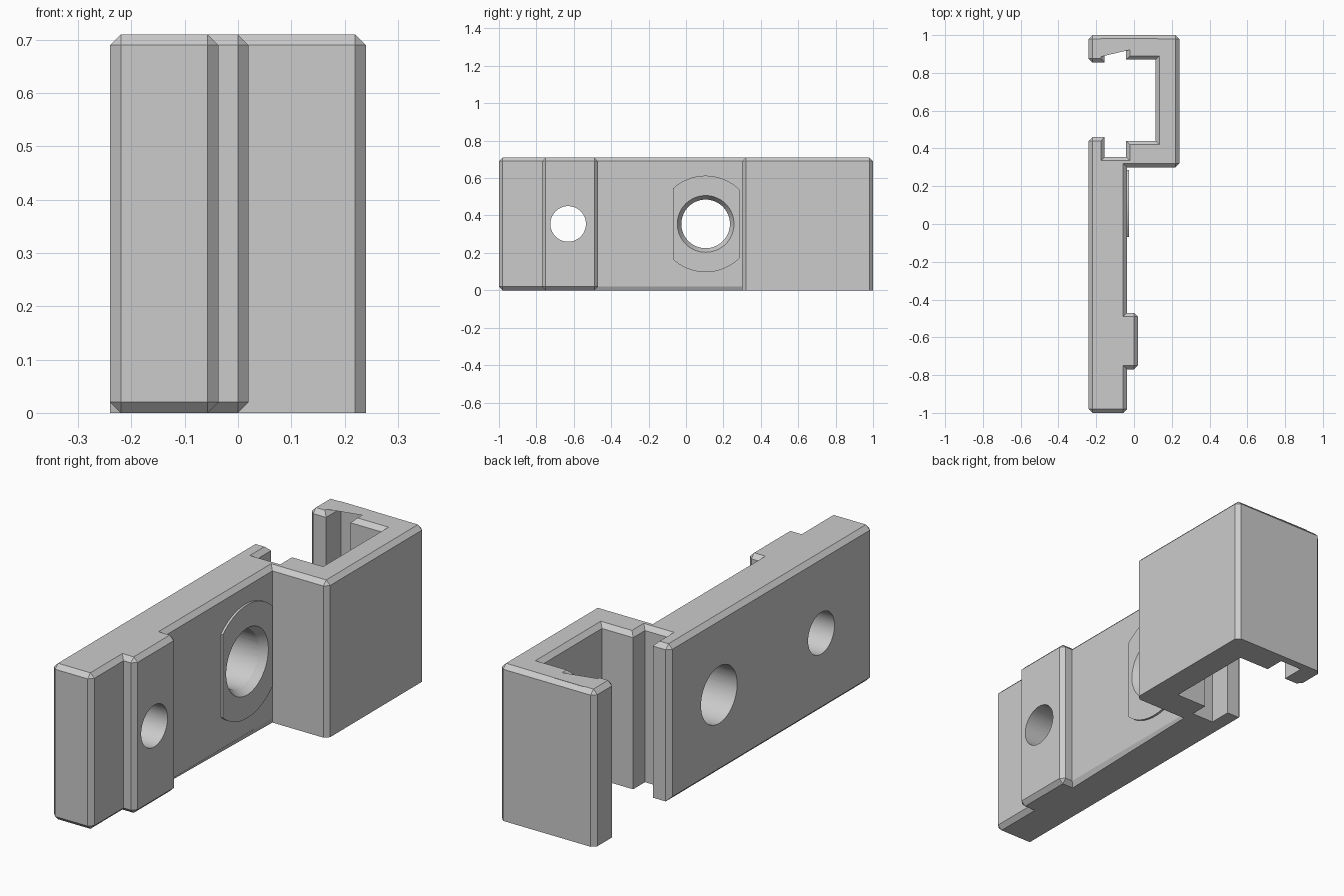
import bpy, bmesh, math
from mathutils import Matrix, Vector

cube = bpy.data.objects.get("Cube")
if cube:
    bpy.data.objects.remove(cube, do_unlink=True)

HEIGHT, CHAMFER = 0.71, 0.02
MID = HEIGHT / 2

grey = bpy.data.materials.new("plain grey")
grey.use_nodes = True
COLOUR = (0.6, 0.6, 0.6, 1)
grey.diffuse_color = COLOUR
grey.node_tree.nodes["Principled BSDF"].inputs["Base Color"].default_value = COLOUR


def make_object(name, bm):
    bmesh.ops.recalc_face_normals(bm, faces=bm.faces[:])
    mesh = bpy.data.meshes.new(name)
    bm.to_mesh(mesh)
    bm.free()
    obj = bpy.data.objects.new(name, mesh)
    obj.data.materials.append(grey)
    bpy.context.collection.objects.link(obj)
    return obj


def cylinder_x(x0, x1, r0, r1, y):
    """Cylinder or cone along x at mid height."""
    bm = bmesh.new()
    place = Matrix.Translation(((x0 + x1) / 2, y, MID)) @ Matrix.Rotation(math.pi / 2, 4, "Y")
    bmesh.ops.create_cone(bm, cap_ends=True, segments=64, radius1=r0, radius2=r1,
                          depth=x1 - x0, matrix=place)
    return bm


# Plan outline: (x, y, vertical edge chamfered, bottom edge to next point chamfered)
outline = [
    (-0.24, -1.0, 1, 1), (-0.037, -1.0, 1, 1),
    (-0.037, -0.77, 0, 1), (0.02, -0.77, 1, 1),
    (0.02, -0.47, 1, 1), (-0.037, -0.47, 0, 1),
    (-0.037, 0.30, 0, 0), (0.24, 0.30, 1, 0),
    (0.24, 1.0, 1, 0), (-0.24, 1.0, 1, 0),
    (-0.24, 0.855, 1, 0), (-0.155, 0.855, 0, 0),
    (-0.155, 0.963, 0, 0), (-0.042, 0.963, 0, 0),
    (-0.042, 0.87, 0, 0), (0.115, 0.87, 0, 0),
    (0.115, 0.44, 0, 0), (-0.042, 0.44, 0, 0),
    (-0.042, 0.355, 0, 0), (-0.155, 0.355, 0, 0),
    (-0.155, 0.46, 0, 0), (-0.24, 0.46, 1, 1),
]

# Bracket body: extruded outline with chamfered edges
bm = bmesh.new()
low = [bm.verts.new((p[0], p[1], 0)) for p in outline]
high = [bm.verts.new((p[0], p[1], HEIGHT)) for p in outline]
bm.faces.new(low)
bm.faces.new(high)
chamfered = []
count = len(outline)
for i, point in enumerate(outline):
    j = (i + 1) % count
    bm.faces.new((low[i], low[j], high[j], high[i]))
for i, point in enumerate(outline):
    j = (i + 1) % count
    chamfered.append(bm.edges.get((high[i], high[j])))
    if point[2]:
        chamfered.append(bm.edges.get((low[i], high[i])))
    if point[3]:
        chamfered.append(bm.edges.get((low[i], low[j])))
bmesh.ops.recalc_face_normals(bm, faces=bm.faces[:])
bmesh.ops.bevel(bm, geom=chamfered, offset=CHAMFER, offset_type="OFFSET",
                segments=1, affect="EDGES", profile=0.5)
body = make_object("bracket_body", bm)

# Raised round pad with two flat sides
bm = cylinder_x(-0.06, -0.027, 0.258, 0.258, 0.105)
for y, side in ((-0.07, -1), (0.285, 1)):
    geom = bm.verts[:] + bm.edges[:] + bm.faces[:]
    cut = bmesh.ops.bisect_plane(bm, geom=geom, plane_co=(0, y, 0),
                                 plane_no=Vector((0, side, 0)), clear_outer=True)
    rim = [e for e in cut["geom_cut"] if isinstance(e, bmesh.types.BMEdge)]
    bmesh.ops.holes_fill(bm, edges=rim)
pad = make_object("raised_pad", bm)

# Holes: small screw hole, large hole and its countersink
cutters = [
    make_object("small_hole_cutter", cylinder_x(-0.4, 0.3, 0.095, 0.095, -0.63)),
    make_object("large_hole_cutter", cylinder_x(-0.4, 0.1, 0.13, 0.13, 0.105)),
    make_object("countersink_cutter", cylinder_x(-0.062, -0.02, 0.13, 0.156, 0.105)),
]


def cut_holes(target, tools):
    bpy.context.view_layer.objects.active = target
    for tool in tools:
        mod = target.modifiers.new("hole", "BOOLEAN")
        mod.operation, mod.solver, mod.object = "DIFFERENCE", "EXACT", tool
        bpy.ops.object.modifier_apply(modifier=mod.name)


cut_holes(body, cutters)
cut_holes(pad, cutters[1:])
for tool in cutters:
    bpy.data.objects.remove(tool, do_unlink=True)

# Smooth the hole walls, keep chamfers crisp
for obj in (body, pad):
    bpy.ops.object.select_all(action="DESELECT")
    obj.select_set(True)
    bpy.context.view_layer.objects.active = obj
    bpy.ops.object.shade_smooth_by_angle(angle=math.radians(20))
